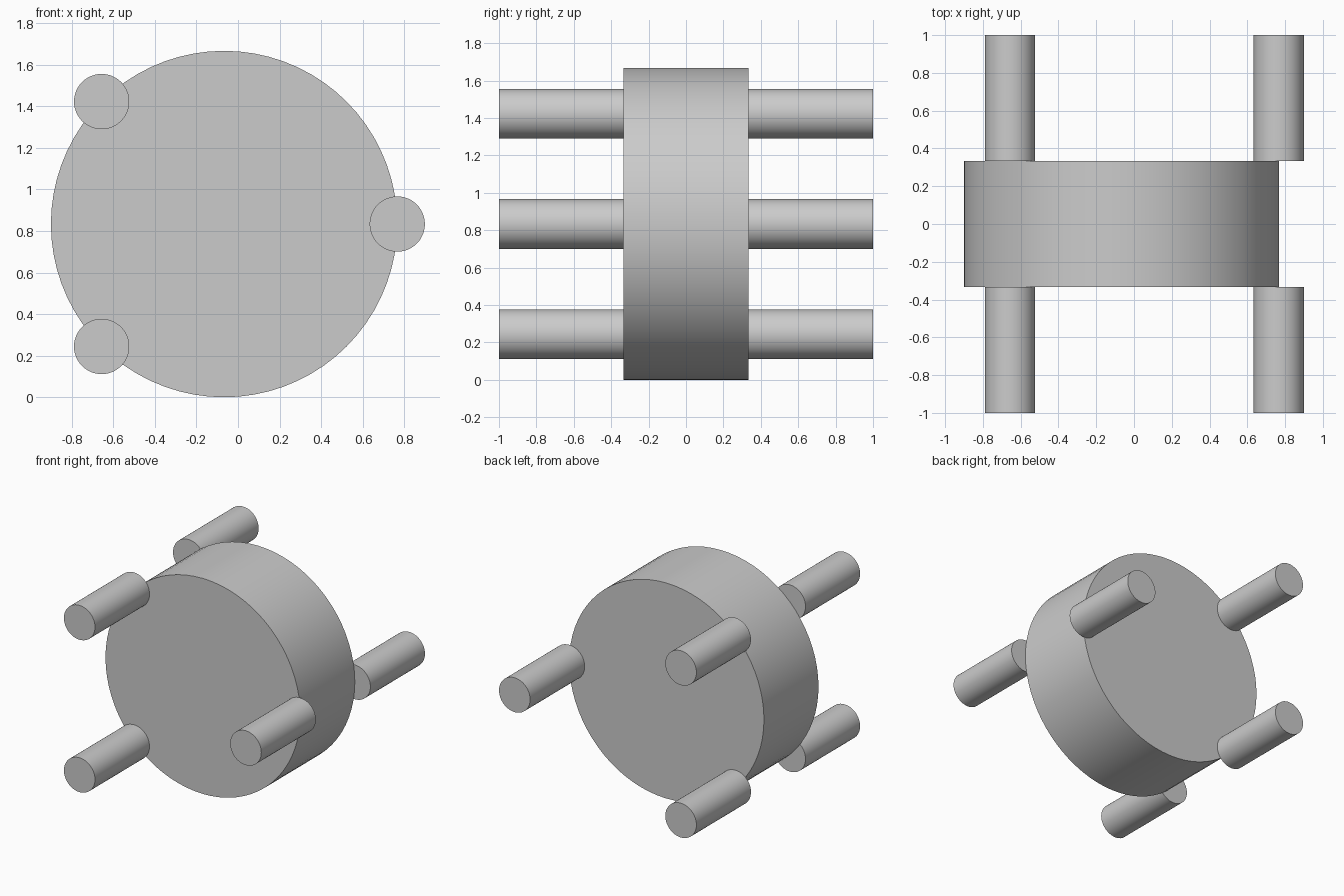
import bpy
from math import cos, sin, radians, pi
from mathutils import Vector

default_cube = bpy.data.objects.get("Cube")
if default_cube:
    bpy.data.objects.remove(default_cube, do_unlink=True)

# Single plain grey
grey = bpy.data.materials.new("plain_grey")
grey.use_nodes = True
COLOUR = (0.6, 0.6, 0.6, 1)
grey.diffuse_color = COLOUR
grey.node_tree.nodes["Principled BSDF"].inputs["Base Color"].default_value = COLOUR

DISC_RADIUS = 5 / 6
DISC_HALF = 1 / 3
PIN_RADIUS = 0.133
CENTRE = Vector((-0.067, 0, DISC_RADIUS))


def cylinder(name, centre, radius, length, sides):
    """Smooth cylinder lying along the y axis."""
    bpy.ops.mesh.primitive_cylinder_add(
        vertices=sides, radius=radius, depth=length,
        location=centre, rotation=(pi / 2, 0, 0))
    obj = bpy.context.object
    obj.name = name
    obj.data.materials.append(grey)
    bpy.ops.object.transform_apply(location=False, rotation=True, scale=False)
    bpy.ops.object.shade_smooth_by_angle(angle=radians(30))
    return obj


# Thick central disc
cylinder("disc", CENTRE, DISC_RADIUS, 2 * DISC_HALF, 72)

# Pins centred on the rim, standing on both faces of the disc
pin_length = 1 - DISC_HALF
for side, sign in (("front", -1), ("back", 1)):
    for label, angle in (("left", 0), ("upper_right", 135), ("lower_right", 225)):
        a = radians(angle)
        offset = Vector((DISC_RADIUS * cos(a),
                         sign * (DISC_HALF + pin_length / 2),
                         DISC_RADIUS * sin(a)))
        cylinder(f"{side}_{label}_pin", CENTRE + offset, PIN_RADIUS, pin_length, 48)
